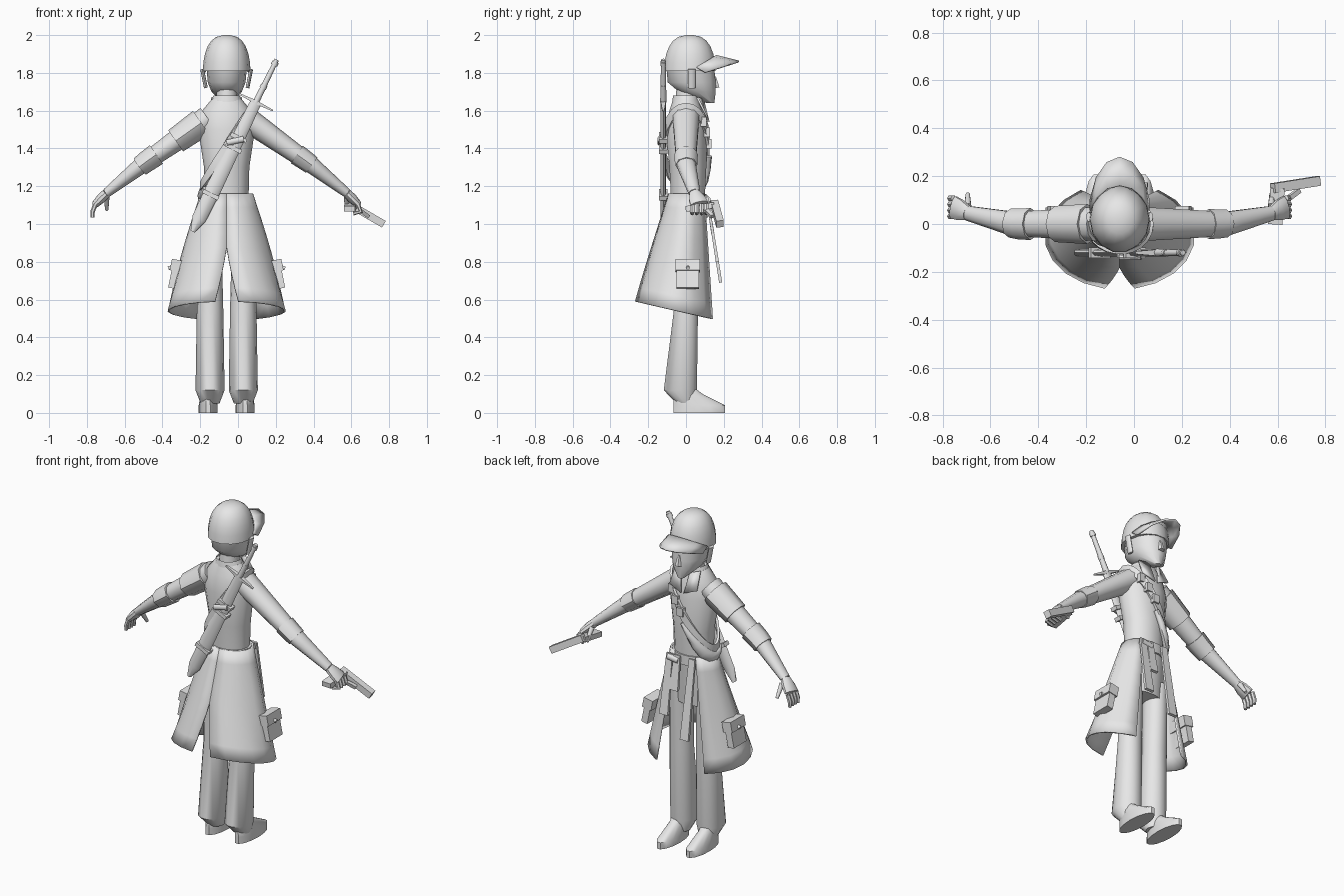
import bpy, bmesh
from math import sin, cos, pi, tau, sqrt, radians
from mathutils import Vector

default_cube = bpy.data.objects.get("Cube")
if default_cube:
    bpy.data.objects.remove(default_cube)

grey = bpy.data.materials.new("plain_grey")
grey.use_nodes = True
grey.diffuse_color = (.8, .8, .8, 1)
for node in grey.node_tree.nodes:
    if node.type == 'BSDF_PRINCIPLED':
        node.inputs["Base Color"].default_value = grey.diffuse_color

MIDDLE = -.06  # the body stands a little off centre
SIDES = {"bare_hand_side": -1, "gun_hand_side": 1}


def body(side, offset, y, z):
    """Point at a sideways offset from the body centre line."""
    return Vector((MIDDLE + side * offset, y, z))


def finish(name, bm, thickness=0):
    bmesh.ops.recalc_face_normals(bm, faces=bm.faces)
    mesh = bpy.data.meshes.new(name)
    bm.to_mesh(mesh)
    bm.free()
    mesh.materials.append(grey)
    obj = bpy.data.objects.new(name, mesh)
    bpy.context.collection.objects.link(obj)
    if thickness:
        solidify = obj.modifiers.new("thickness", 'SOLIDIFY')
        solidify.thickness = thickness
        solidify.offset = 0
    bpy.ops.object.select_all(action='DESELECT')
    obj.select_set(True)
    bpy.context.view_layer.objects.active = obj
    bpy.ops.object.shade_smooth_by_angle(angle=radians(45))


def loft(name, rings, sides=10, level=False, box=False, outward=False, caps=True):
    """Join rings of (centre, width radius, depth radius) along a path."""
    bm = bmesh.new()
    sides = 4 if box else sides
    scale, phase = (sqrt(2), pi / 4) if box else (1, 0)
    centres = [Vector(ring[0]) for ring in rings]
    loops = []
    for i, (centre, width, depth) in enumerate(rings):
        centre = centres[i]
        along = centres[min(i + 1, len(rings) - 1)] - centres[max(i - 1, 0)]
        along = Vector((0, 0, 1)) if level else along.normalized()
        guide = Vector((0, 0, 1)) if abs(along.y) > .9 else Vector((0, 1, 0))
        if outward:
            guide = Vector((centre.x - MIDDLE, centre.y, 0))
        across = along.cross(guide).normalized()
        out = across.cross(along)
        turns = [phase + tau * j / sides for j in range(sides)]
        loops.append([bm.verts.new(centre + scale * (across * width * cos(t) + out * depth * sin(t)))
                      for t in turns])
    for low, high in zip(loops, loops[1:]):
        for j in range(sides):
            k = (j + 1) % sides
            bm.faces.new((low[j], low[k], high[k], high[j]))
    if caps:
        bm.faces.new(loops[0])
        bm.faces.new(loops[-1])
    finish(name, bm)


def rod(name, start, end, width, depth, taper=1, **options):
    loft(name, [(start, width, depth), (end, width * taper, depth * taper)], **options)


def upright(name, rows, x=MIDDLE, caps=True):
    """Stack of level ellipses: height, x radius, y radius, y centre."""
    loft(name, [((x, y, z), rx, ry) for z, rx, ry, y in rows], sides=14, level=True, caps=caps)


def sheet(name, rows, thickness=.01):
    bm = bmesh.new()
    grid = [[bm.verts.new(point) for point in row] for row in rows]
    for upper, lower in zip(grid, grid[1:]):
        for j in range(len(upper) - 1):
            bm.faces.new((upper[j], upper[j + 1], lower[j + 1], lower[j]))
    finish(name, bm, thickness)


# Head, neck and cap
upright("head", [(1.64, .02, .02, .13), (1.7, .08, .1, .06), (1.75, .1, .13, .03), (1.86, .11, .13, .02)])
upright("neck", [(1.6, .06, .06, 0), (1.75, .05, .06, .01)])
crown = []
for k in range(7):
    rise = k / 4
    shrink = cos(rise) ** .7
    crown.append((1.81 + .19 * sin(rise), .126 * shrink, .14 * shrink, .02))
upright("cap_crown", crown)
brim = []
for depth in (0, .5, 1):
    turns = [radians(25 * j) for j in range(-3, 4)]
    brim.append([body(1, .125 * sin(t), .02 + .14 * cos(t) + depth * (.02 + .1 * cos(t)),
                      1.89 - .03 * depth - .08 * (1 - cos(t))) for t in turns])
sheet("cap_brim", brim)
rod("nose", body(1, 0, .15, 1.78), body(1, 0, .16, 1.72), .01, .01, taper=2, sides=6)
for tag, side in SIDES.items():
    rod(tag + "_ear", body(side, .11, .03, 1.72), body(side, .13, .03, 1.82), .01, .02, sides=8)

# Shirt, collar and waistband
upright("shirt", [(1.1, .115, .09, .01), (1.3, .12, .1, .01), (1.5, .15, .11, 0),
                  (1.6, .13, .09, 0), (1.66, .08, .07, 0)])
upright("collar", [(1.61, .1, .08, 0), (1.68, .07, .07, 0)], caps=False)
upright("waistband", [(1.1, .13, .1, .01), (1.16, .13, .1, .01)])

# Trousers, shoes and collar points
upright("trouser_hips", [(.85, .13, .08, 0), (1.1, .13, .09, .01)])
for tag, side in SIDES.items():
    leg = MIDDLE + side * .088
    upright(tag + "_trouser_leg", [(.05, .05, .05, 0), (.12, .077, .09, -.03),
                                   (.55, .07, .065, 0), (.95, .06, .08, 0)], leg)
    upright(tag + "_shoe", [(0, .05, .14, .07), (.04, .05, .14, .07),
                            (.1, .04, .08, .01), (.13, .04, .05, 0)], leg + side * .01)
    sheet(tag + "_collar_point", [[body(side, .08, .06, 1.67), body(side, .03, .09, 1.66)],
                                  [body(side, .09, .11, 1.57), body(side, .01, .12, 1.54)]])

# Coat skirt flaring from waist to hem, slit at the back and open in front
COLUMNS, ROWS = 8, 8
for tag, side in SIDES.items():
    rows = []
    for i in range(ROWS + 1):
        fall = i / ROWS
        slit = .2 * max(0, 2 * fall - 1)
        row = []
        for j in range(COLUMNS + 1):
            turn = slit + (2.6 - slit) * j / COLUMNS
            fold = .01 * sin(fall * pi) * sin(j * pi / 2)
            drop = .57 + .05 * (1 - cos(turn))
            row.append(body(side, (.135 + .175 * fall + fold) * sin(turn),
                            .01 - .06 * fall - (.1 + .12 * fall) * cos(turn), 1.16 - drop * fall))
        rows.append(row)
    sheet(tag + "_coat_skirt", rows)
    # Cargo pocket with flap and button
    top = body(side, .26, .01, .81)
    hang = Vector((side * .03, 0, -.15))
    rod(tag + "_pocket", top, top + hang, .02, .06, box=True)
    rod(tag + "_pocket_flap", top, top + hang * .4, .03, .065, box=True)
    rod(tag + "_pocket_button", top + hang * .2, top + hang * .3 + Vector((side * .04, 0, 0)), .01, .01)

# Belt ends hanging in front
for name, offset, length in (("long", -.06, .46), ("short", .09, .35), ("middle", .04, .2)):
    start = body(1, offset, .11, 1.15)
    end = start + length * Vector((0, .16, -1))
    rod(name + "_belt_end", start, end, .02, .006, taper=1.4, box=True)
rod("belt_knot", body(1, .03, .11, 1.12), body(1, .1, .11, 1.13), .02, .02)


# Arms: stations run from shoulder (zero) through elbow (one) to wrist (two)
def arm_ring(side, station, swell=0):
    shoulder, elbow, wrist = body(side, .1, 0, 1.56), body(side, .44, 0, 1.32), body(side, .635, .045, 1.165)
    centre = shoulder.lerp(elbow, station) if station < 1 else elbow.lerp(wrist, station - 1)
    radius = .067 - .021 * station + swell
    return centre, radius, radius + .007


def sleeve(name, side, start, end, swell):
    middle = (start + end) / 2
    loft(name, [arm_ring(side, station, swell) for station in (start, middle, end)], sides=8)


for tag, side in SIDES.items():
    loft(tag + "_arm", [arm_ring(side, k / 4) for k in range(9)])
sleeve("short_sleeve", -1, .1, .5, .012)
sleeve("elbow_guard", -1, .8, 1.1, .01)
sleeve("rolled_cuff", 1, .8, 1.05, .006)

# Hands: one open, one closed around the pistol
for tag, side in SIDES.items():
    wrist = arm_ring(side, 2)[0]
    knuckles = wrist + Vector((side * .06, .025, -.06))
    loft(tag + "_palm", [(wrist, .024, .03), (wrist.lerp(knuckles, .5), .026, .045), (knuckles, .02, .05)])
    for k, finger in enumerate(("little", "ring", "middle", "index")):
        base = knuckles + Vector((0, .025 * (k - 1.5), 0))
        bend = base + Vector((side * .015, 0, -.04))
        tip = bend + (Vector((0, 0, -.03)) if side < 0 else Vector((-.04, 0, -.01)))
        loft(tag + "_" + finger + "_finger", [(base, .012, .013), (bend, .012, .013), (tip, .01, .01)], sides=6)
    rod(tag + "_thumb", wrist + Vector((0, .03, -.02)), wrist + Vector((0, .08, -.09)), .015, .015, taper=.6)
breech, muzzle = Vector((.58, .15, 1.11)), Vector((.77, .18, 1))
rod("pistol_slide", breech, muzzle, .02, .02, box=True)
rod("pistol_grip", Vector((.6, .15, 1.1)), Vector((.59, 0, 1.08)), .03, .015, box=True)
rod("trigger_guard", Vector((.65, .11, 1.07)), Vector((.69, .14, 1.04)), .01, .01, box=True)

# Sword carried across the back
pommel, hilt, point = Vector((.205, -.12, 1.87)), Vector((.095, -.12, 1.645)), Vector((-.24, -.12, .96))
rod("sword_grip", pommel, hilt, .012, .012, taper=1.4, sides=8)
for name, spot in (("pommel_cap", .05), ("grip_collar", .6)):
    rod("sword_" + name, pommel.lerp(hilt, spot), pommel.lerp(hilt, spot + .08), .018, .016)
for name, side in (("upper", -1), ("lower", 1)):
    rod(name + "_sword_guard", hilt, hilt + side * Vector((.09, 0, -.045)), .01, .014, taper=.4, box=True)
loft("scabbard", [(hilt.lerp(point, spot), width, .015)
                  for spot, width in ((0, .03), (.65, .042), (.9, .038), (1, .012))], sides=8)
for name, spot in (("upper", .26), ("middle", .34), ("lower", .7)):
    rod(name + "_scabbard_band", hilt.lerp(point, spot), hilt.lerp(point, spot + .03), .046, .022, box=True)
rod("scabbard_buckle", Vector((-.06, -.14, 1.43)), Vector((.03, -.14, 1.45)), .016, .012)


# Strap looping from shoulder to opposite hip, with pouches and a folded sash
def strap_point(turn, lift=0):
    return body(1, .135 * cos(turn), .118 * sin(turn), 1.41 + .21 * cos(turn) + lift)


loft("chest_strap", [(strap_point(tau * k / 24 - pi / 2), .022, .007) for k in range(25)],
     box=True, outward=True)
for k, name in enumerate(("upper", "middle", "lower")):
    spot = strap_point(.9 + .3 * k)
    rod(name + "_strap_pouch", spot + Vector((0, 0, .025)), spot - Vector((0, 0, .025)), .02, .016, box=True)
loft("hip_sash", [(strap_point(pi * (.5 + k / 10), -.05), .012 + .024 * sin(pi * k / 7), .02)
                  for k in range(8)], sides=8, outward=True)
